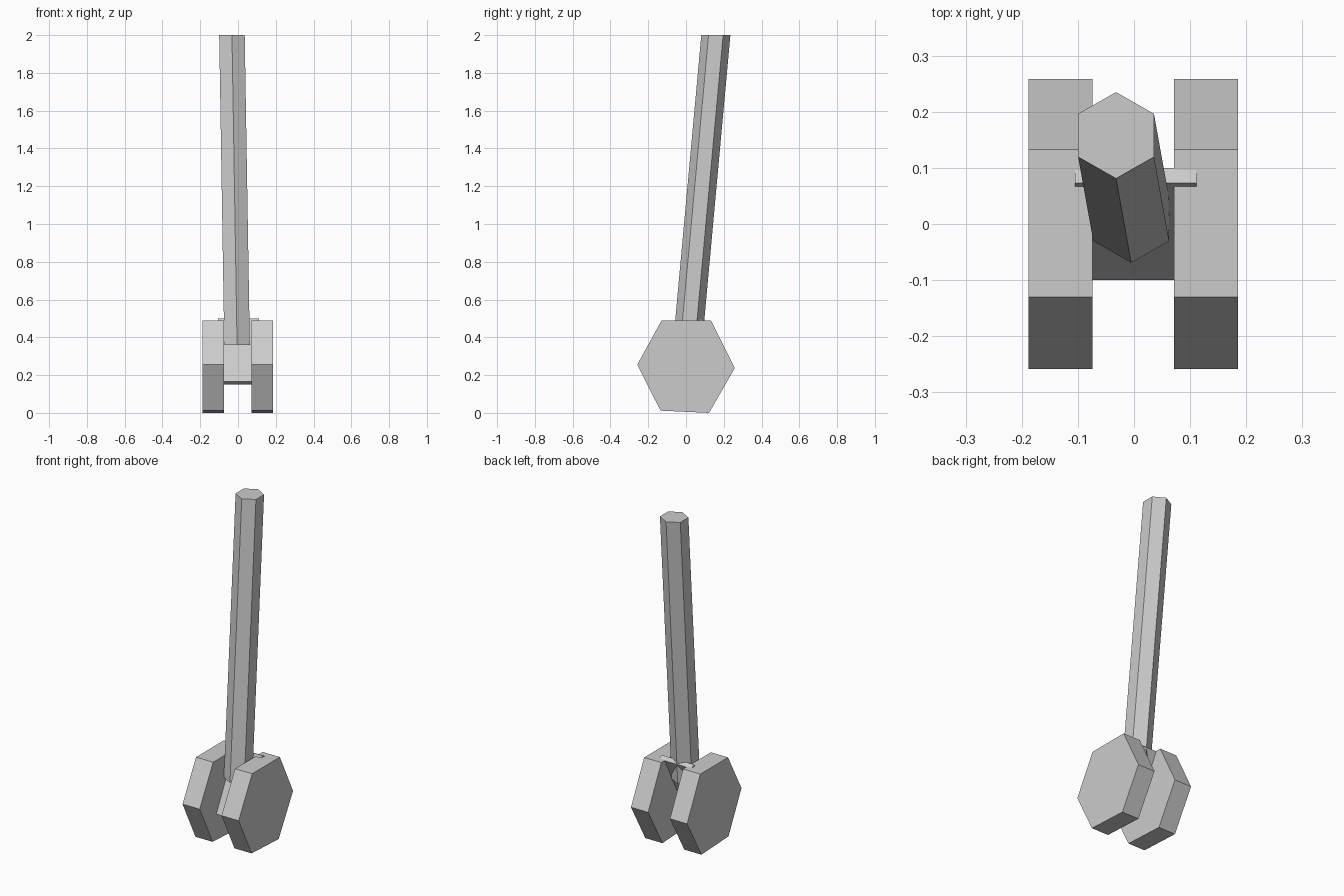
import bpy, bmesh
from math import cos, sin, radians, atan2, hypot
from mathutils import Vector

if "Cube" in bpy.data.objects:
    bpy.data.objects.remove(bpy.data.objects["Cube"])


def loft(name, ring_a, ring_b):
    """Closed prism between two matching rings of points."""
    bm = bmesh.new()
    a = [bm.verts.new(p) for p in ring_a]
    b = [bm.verts.new(p) for p in ring_b]
    n = len(a)
    bm.faces.new(a)
    bm.faces.new(b[::-1])
    for i in range(n):
        bm.faces.new((a[i], b[i], b[(i + 1) % n], a[(i + 1) % n]))
    bmesh.ops.recalc_face_normals(bm, faces=bm.faces)
    mesh = bpy.data.meshes.new(name)
    bm.to_mesh(mesh)
    bm.free()
    obj = bpy.data.objects.new(name, mesh)
    bpy.context.collection.objects.link(obj)
    return obj


def hexagon(rx, ry, start):
    return [(rx * cos(radians(start + 60 * i)), ry * sin(radians(start + 60 * i)))
            for i in range(6)]


# Two slightly irregular hexagonal side discs
disc = [(-0.258, 0.255), (-0.13, 0.488), (0.133, 0.488),
        (0.258, 0.237), (0.122, 0.0), (-0.135, 0.012)]
for name, x0, x1 in (("left_disc", -0.188, -0.074), ("right_disc", 0.071, 0.185)):
    loft(name, [(x0, y, z) for y, z in disc], [(x1, y, z) for y, z in disc])

# Leaning hexagonal shaft, cut level at both ends
section = hexagon(0.078, 0.077, 30)
loft("shaft",
     [(x - 0.005, y + 0.008, 0.36) for x, y in section],
     [(x - 0.032, y + 0.158, 2.0) for x, y in section])

# Slanted plate joining the discs behind the shaft
low, high, thick = Vector((-0.1, 0.165)), Vector((0.073, 0.5)), 0.03
along = (high - low).normalized()
back = Vector((along.y, -along.x)) * thick
plate = [low, high, high + back, low + back]
loft("joining_plate",
     [(-0.105, p.x, p.y) for p in plate],
     [(0.111, p.x, p.y) for p in plate])
